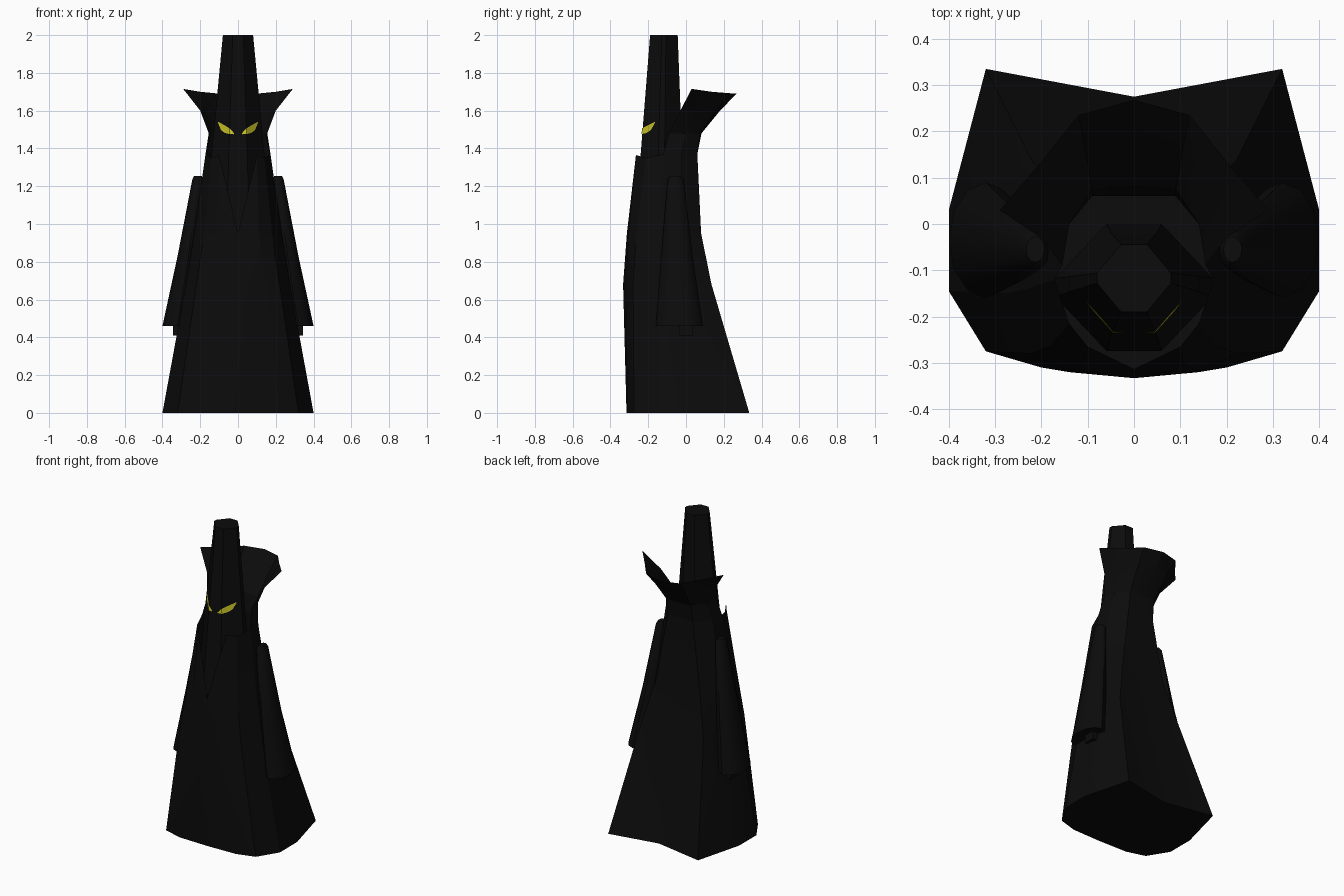
import bpy, bmesh, math
from mathutils import Vector
from mathutils.bvhtree import BVHTree

if "Cube" in bpy.data.objects:
    bpy.data.objects.remove(bpy.data.objects["Cube"])


def material(name, rgb):
    m = bpy.data.materials.new(name)
    m.diffuse_color = (*rgb, 1)
    m.use_nodes = True
    m.node_tree.nodes["Principled BSDF"].inputs["Base Color"].default_value = m.diffuse_color
    return m


BLACK = material("black cloth", (0.0035, 0.0035, 0.0035))
YELLOW = material("yellow eye", (0.60, 0.56, 0.02))


def make(name, bm, mat, mirror=False, smooth=None):
    """Turn a bmesh into an object, optionally mirrored across x = 0."""
    if mirror:
        geom = bm.verts[:] + bm.edges[:] + bm.faces[:]
        dup = bmesh.ops.duplicate(bm, geom=geom)["geom"]
        vs = [g for g in dup if isinstance(g, bmesh.types.BMVert)]
        for v in vs:
            v.co.x = -v.co.x
        bmesh.ops.reverse_faces(bm, faces=[g for g in dup if isinstance(g, bmesh.types.BMFace)])
        bmesh.ops.remove_doubles(bm, verts=bm.verts[:], dist=1e-5)
    bmesh.ops.recalc_face_normals(bm, faces=bm.faces[:])
    me = bpy.data.meshes.new(name)
    bm.to_mesh(me)
    bm.free()
    me.materials.append(mat)
    ob = bpy.data.objects.new(name, me)
    bpy.context.collection.objects.link(ob)
    if smooth:
        bpy.ops.object.select_all(action='DESELECT')
        ob.select_set(True)
        bpy.context.view_layer.objects.active = ob
        bpy.ops.object.shade_smooth_by_angle(angle=math.radians(smooth))
    return ob


def loft(bm, rings, closed=False):
    """Bridge successive rings of points with quads."""
    rows = [[bm.verts.new(p) for p in r] for r in rings]
    for a, b in zip(rows, rows[1:]):
        n = len(a)
        for i in range(n if closed else n - 1):
            j = (i + 1) % n
            bm.faces.new((a[i], a[j], b[j], b[i]))
    return rows


# Robe: half outlines from front centre to back centre at rising heights
robe_rings = [
    (0.0, [(0, -.315), (.2, -.31), (.32, -.275), (.4, -.145), (.4, .03), (.32, .335), (0, .275)]),
    (.68, [(0, -.333), (.14, -.32), (.22, -.28), (.275, -.15), (.275, -.02), (.22, .135), (0, .12)]),
    (.95, [(0, -.313), (.11, -.303), (.18, -.262), (.232, -.14), (.23, -.03), (.155, .08), (0, .078)]),
]
bm = bmesh.new()
rows = loft(bm, [[(x, y, z) for x, y in pts] for z, pts in robe_rings])
# Upper robe, open at the front with a V between two lapel tips
top = [bm.verts.new(p) for p in [(.1, -.265, 1.365), (.14, -.215, 1.35), (.172, -.12, 1.37),
                                 (.165, -.03, 1.37), (.09, .06, 1.37), (0, .06, 1.37)]]
last = rows[-1]
bm.faces.new((last[0], last[1], top[0]))
for i in range(5):
    bm.faces.new((last[i + 1], last[i + 2], top[i + 1], top[i]))
bm.faces.new(rows[0])  # underside
make("robe", bm, BLACK, mirror=True, smooth=20)

# Flared collar standing up behind the head
bm = bmesh.new()
loft(bm, [
    [(.172, -.12, 1.37), (.165, -.03, 1.37), (.09, .06, 1.37), (0, .06, 1.37)],
    [(.155, -.09, 1.48), (.14, 0, 1.48), (.09, .075, 1.48), (0, .082, 1.48)],
    [(.2, -.03, 1.6), (.165, .06, 1.6), (.105, .16, 1.6), (0, .18, 1.6)],
    [(.29, .03, 1.715), (.2, .135, 1.70), (.12, .235, 1.692), (0, .268, 1.69)],
])
make("collar", bm, BLACK, mirror=True, smooth=20)


# Tapered hooded head: eight-sided column
def column_ring(z, rx, ry, cy):
    q = [(.35, -1), (1, -.15), (1, .15), (.35, 1)]
    q += [(-x, y) for x, y in reversed(q)]
    return [(x * rx, cy + y * ry, z) for x, y in q]


bm = bmesh.new()
rows = loft(bm, [column_ring(.95, .17, .137, -.137), column_ring(1.37, .14, .11, -.13),
                 column_ring(2.0, .08, .073, -.117)], closed=True)
bm.faces.new(rows[0])
bm.faces.new(rows[-1])
tree = BVHTree.FromBMesh(bm)
make("head", bm, BLACK)

# Slanted eyes laid on the face: x, lower z, upper z
bm = bmesh.new()
eye = [(.02, 1.475, 1.48), (.045, 1.476, 1.507), (.07, 1.482, 1.522),
       (.09, 1.497, 1.533), (.105, 1.534, 1.541)]


def on_face(x, z):
    hit = tree.ray_cast(Vector((x, -1, z)), Vector((0, 1, 0)))[0]
    return (x, hit.y - .004, z)


loft(bm, [[on_face(x, lo), on_face(x, hi)] for x, lo, hi in eye])
make("eyes", bm, YELLOW, mirror=True)

# Hanging sleeves: z, centre x, centre y, radius x, radius y
bm = bmesh.new()
sleeve = [(1.255, .213, -.055, .02, .028), (1.235, .212, -.055, .03, .043),
          (.83, .262, -.048, .058, .083), (.46, .32, -.035, .08, .125)]
rows = loft(bm, [[(cx + rx * math.cos(t), cy + ry * math.sin(t), z)
                  for t in [math.tau * k / 12 for k in range(12)]]
                 for z, cx, cy, rx, ry in sleeve], closed=True)
bm.faces.new(rows[0])
bm.faces.new(rows[-1])
make("sleeves", bm, BLACK, mirror=True, smooth=40)

# Hands just below the cuffs
bm = bmesh.new()
bmesh.ops.create_cube(bm, size=1)
for v in bm.verts:
    v.co = Vector((.318 + v.co.x * .05, v.co.y * .07, .44 + v.co.z * .06))
make("hands", bm, BLACK, mirror=True)
